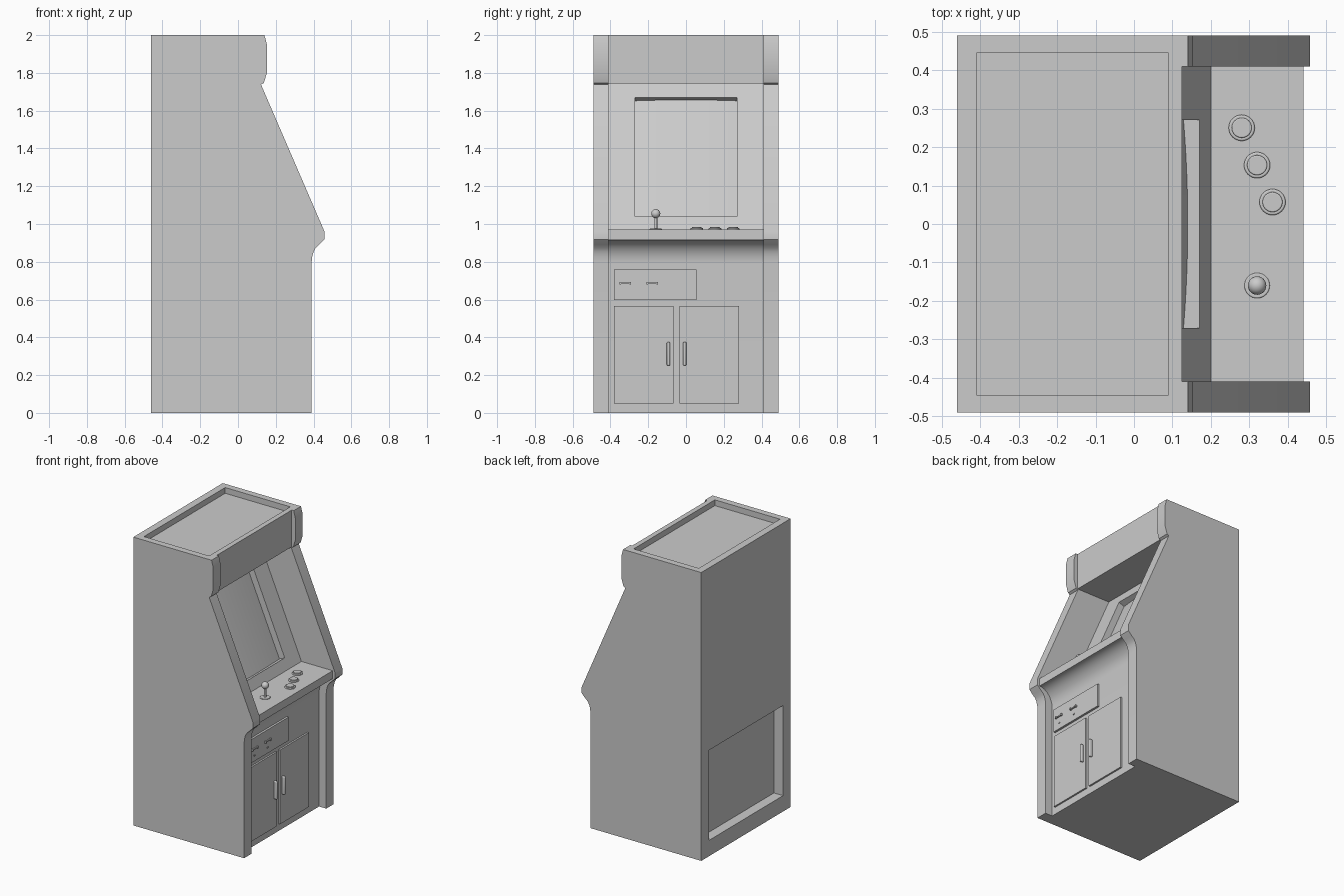
import bpy, bmesh, math
from mathutils import Vector

if "Cube" in bpy.data.objects:
    bpy.data.objects.remove(bpy.data.objects["Cube"])

SLOPE = Vector((-0.335, 0, 0.775)).normalized()      # direction up the screen bezel
TILT = math.atan2(-SLOPE.x, SLOPE.z)


def finish(ob, smooth=True):
    bpy.ops.object.select_all(action='DESELECT')
    bpy.context.view_layer.objects.active = ob
    ob.select_set(True)
    if smooth:
        bpy.ops.object.shade_smooth_by_angle(angle=math.radians(30))
    return ob


def mesh_object(name, bm):
    bmesh.ops.recalc_face_normals(bm, faces=bm.faces)
    me = bpy.data.meshes.new(name)
    bm.to_mesh(me)
    bm.free()
    ob = bpy.data.objects.new(name, me)
    bpy.context.collection.objects.link(ob)
    return ob


def prism(name, profile, y0, y1):
    """Extrude an x-z profile along y."""
    bm = bmesh.new()
    face = bm.faces.new([bm.verts.new((x, y0, z)) for x, z in profile])
    out = bmesh.ops.extrude_face_region(bm, geom=[face])
    verts = [g for g in out['geom'] if isinstance(g, bmesh.types.BMVert)]
    bmesh.ops.translate(bm, verts=verts, vec=(0, y1 - y0, 0))
    return mesh_object(name, bm)


def box(name, x, y, z, bevel=0.0, segments=2):
    """Box from (min, max) ranges."""
    ob = prism(name, [(x[0], z[0]), (x[1], z[0]), (x[1], z[1]), (x[0], z[1])], *y)
    if bevel:
        add_bevel(ob, bevel, segments)
    return ob


def add_bevel(ob, width, segments):
    m = ob.modifiers.new("bevel", 'BEVEL')
    m.width, m.segments = width, segments
    m.limit_method = 'ANGLE'


def disc(name, x, y, z0, z1, r, bevel=0.0, sides=32):
    bpy.ops.mesh.primitive_cylinder_add(vertices=sides, radius=r, depth=z1 - z0,
                                        location=(x, y, (z0 + z1) / 2))
    ob = bpy.context.object
    ob.name = name
    if bevel:
        add_bevel(ob, bevel, 3)
    return finish(ob)


def apply_all(ob):
    finish(ob, False)
    for m in list(ob.modifiers):
        bpy.ops.object.modifier_apply(modifier=m.name)


def cut(ob, cutter):
    m = ob.modifiers.new("cut", 'BOOLEAN')
    m.operation, m.solver, m.object = 'DIFFERENCE', 'EXACT', cutter


# main body between the side panels, with a coved underside below the controls
cove = [(0.44 - 0.105 * math.cos(t), 0.79 + 0.125 * math.sin(t))
        for t in [i * math.pi / 24 for i in range(13)]]
core = prism("cabinet_body",
             [(-0.46, 0), (0.335, 0)] + cove +
             [(0.44, 0.97), (0.20, 0.97), (-0.135, 1.745), (0.125, 1.745),
              (0.125, 2.0), (-0.46, 2.0)], -0.41, 0.41)

# side panels
side = prism("side_panels",
             [(-0.46, 0), (0.39, 0), (0.39, 0.80), (0.393, 0.828), (0.40, 0.853),
              (0.411, 0.873), (0.43, 0.89), (0.457, 0.918), (0.457, 0.962),
              (0.122, 1.738), (0.137, 1.747), (0.153, 1.80), (0.153, 1.95),
              (0.14, 2.0), (-0.46, 2.0)], 0.41, 0.49)
side.modifiers.new("mirror", 'MIRROR').use_axis = (False, True, False)

# recesses: roof tray, rear opening, tilted screen opening
tray = box("tray_cutter", (-0.41, 0.09), (-0.445, 0.445), (1.96, 2.1))
rear = box("rear_cutter", (-0.6, -0.39), (-0.407, 0.407), (0.11, 0.735))
base = Vector((0.17, 0, 1.04))
normal = Vector((SLOPE.z, 0, -SLOPE.x))
length = 0.63 / SLOPE.z


def tilted(along, out):
    p = base + SLOPE * along + normal * out
    return p.x, p.z


opening = prism("screen_cutter", [tilted(0, -0.05), tilted(0, 0.05),
                                  tilted(length, 0.05), tilted(length, -0.05)], -0.27, 0.27)
for c in (tray, rear, opening):
    cut(core, c)
cut(side, tray)
for ob in (core, side):
    apply_all(ob)
    finish(ob)
for c in (tray, rear, opening):
    bpy.data.objects.remove(c)

# slightly bulging screen
bm = bmesh.new()
rows = []
for a in (0, length):
    row = []
    for i in range(17):
        u = i / 8 - 1
        x, z = tilted(a, -0.045 + 0.012 * (1 - u * u))
        row.append(bm.verts.new((x, 0.27 * u, z)))
    rows.append(row)
for i in range(16):
    bm.faces.new((rows[0][i], rows[0][i + 1], rows[1][i + 1], rows[1][i]))
finish(mesh_object("screen", bm))

# push buttons
for i, (x, y) in enumerate([(0.28, 0.25), (0.32, 0.153), (0.36, 0.057)]):
    disc(f"button_rim_{i + 1}", x, y, 0.965, 0.978, 0.034, 0.004)
    disc(f"button_cap_{i + 1}", x, y, 0.97, 0.984, 0.026, 0.003)

# joystick
disc("joystick_base", 0.32, -0.16, 0.965, 0.975, 0.033, 0.003)
disc("joystick_shaft", 0.32, -0.16, 0.97, 1.05, 0.008, sides=16)
bpy.ops.mesh.primitive_uv_sphere_add(segments=24, ring_count=12, radius=0.024,
                                     location=(0.32, -0.16, 1.055))
bpy.context.object.name = "joystick_ball"
finish(bpy.context.object)

# coin panel with slots and fixings
box("coin_panel", (0.32, 0.35), (-0.38, 0.055), (0.597, 0.76))
for i, y in enumerate((-0.322, -0.178)):
    box(f"coin_slot_{i + 1}", (0.34, 0.358), (y - 0.022, y + 0.022), (0.682, 0.690))
    for s in (-1, 1):
        box(f"coin_slot_end_{i + 1}", (0.34, 0.362),
            (y + s * 0.026 - 0.004, y + s * 0.026 + 0.004), (0.679, 0.693))
    box(f"coin_return_{i + 1}", (0.34, 0.355), (y - 0.006, y + 0.006), (0.635, 0.643))

# double doors with handles
for name, y0, y1, h in (("left", -0.38, -0.067, -0.093), ("right", -0.035, 0.28, -0.007)):
    box(f"{name}_door", (0.32, 0.347), (y0, y1), (0.05, 0.565))
    grip = box(f"{name}_door_handle", (0.34, 0.368), (h - 0.009, h + 0.009), (0.25, 0.375), 0.006, 3)
    finish(grip)
